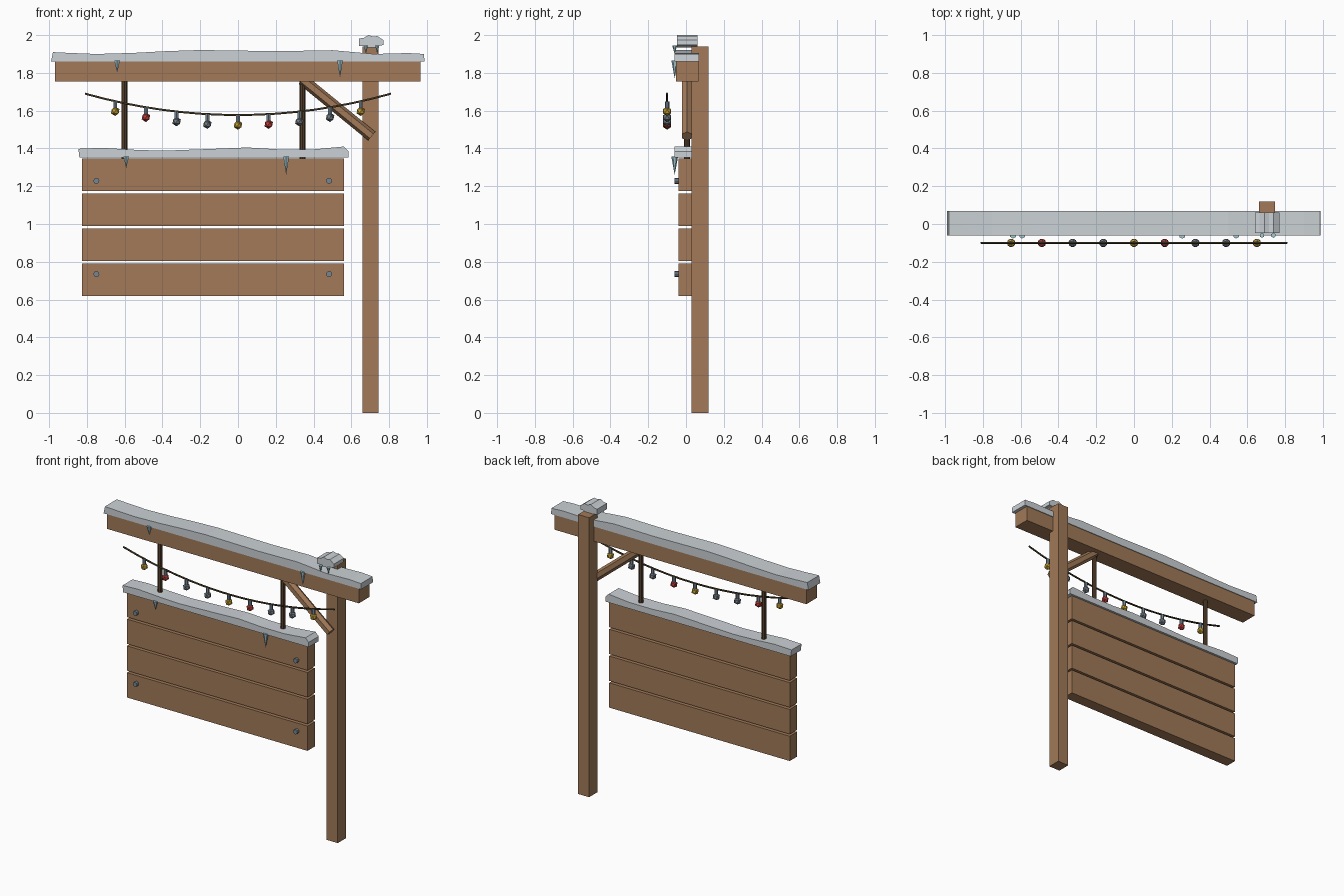
import bpy, bmesh, math
from mathutils import Vector

cube = bpy.data.objects.get("Cube")
if cube:
    bpy.data.objects.remove(cube, do_unlink=True)


def material(name, color):
    m = bpy.data.materials.new(name)
    m.use_nodes = True
    m.diffuse_color = (*color, 1)
    m.node_tree.nodes["Principled BSDF"].inputs["Base Color"].default_value = (*color, 1)
    return m


wood = material("wood", (0.36, 0.195, 0.098))
dark_wood = material("dark wood", (0.09, 0.05, 0.025))
snow = material("snow", (0.6, 0.64, 0.67))
ice = material("ice", (0.37, 0.58, 0.65))
steel = material("steel", (0.18, 0.24, 0.29))
wire = material("wire", (0.05, 0.035, 0.015))
yellow = material("yellow glass", (0.55, 0.34, 0.03))
red = material("red glass", (0.5, 0.045, 0.04))
grey = material("grey glass", (0.17, 0.2, 0.23))


def finish(name, bm, mat):
    bmesh.ops.recalc_face_normals(bm, faces=bm.faces)
    mesh = bpy.data.meshes.new(name)
    bm.to_mesh(mesh)
    bm.free()
    mesh.materials.append(mat)
    ob = bpy.data.objects.new(name, mesh)
    bpy.context.collection.objects.link(ob)
    return ob


def prism(name, outline, y0, y1, mat):
    """Extrude an x-z outline from y0 to y1."""
    bm = bmesh.new()
    face = bm.faces.new([bm.verts.new((x, y0, z)) for x, z in outline])
    moved = bmesh.ops.extrude_face_region(bm, geom=[face])["geom"]
    verts = [v for v in moved if isinstance(v, bmesh.types.BMVert)]
    bmesh.ops.translate(bm, verts=verts, vec=(0, y1 - y0, 0))
    return finish(name, bm, mat)


def box(name, x0, x1, y0, y1, z0, z1, mat):
    return prism(name, [(x0, z0), (x1, z0), (x1, z1), (x0, z1)], y0, y1, mat)


def rod(name, start, end, r1, r2, sides, mat, turn=0):
    """Cylinder or cone between two points."""
    a, b = Vector(start), Vector(end)
    bm = bmesh.new()
    bmesh.ops.create_cone(bm, cap_ends=True, segments=sides, radius1=r1, radius2=r2,
                          depth=(b - a).length)
    ob = finish(name, bm, mat)
    ob.rotation_mode = "QUATERNION"
    spin = Vector((0, 0, 1)).rotation_difference(b - a)
    ob.rotation_quaternion = spin @ Vector((0, 0, 1)).rotation_difference((0, 0, 1))
    ob.location = (a + b) / 2
    if turn:
        for v in ob.data.vertices:
            c, s = math.cos(turn), math.sin(turn)
            v.co = (v.co.x * c - v.co.y * s, v.co.x * s + v.co.y * c, v.co.z)
    return ob


# Post, crossbeam and diagonal brace
box("post", 0.66, 0.745, 0.03, 0.12, 0, 1.94, wood)
box("crossbeam", -0.97, 0.965, -0.053, 0.065, 1.755, 1.862, wood)
rod("brace", (0.34, 0.005, 1.765), (0.708, 0.005, 1.465), 0.03, 0.03, 6, wood, math.pi / 2)

# Sign planks
for i in range(4):
    z = 0.618 + i * 0.186
    box("plank", -0.825, 0.562, -0.04, 0.04, z, z + 0.172, wood)

# Hanging rods
for x in (-0.602, 0.342):
    rod("hanging_rod", (x, 0.005, 1.345), (x, 0.005, 1.77), 0.016, 0.016, 8, dark_wood)

# Bolts
for x in (-0.75, 0.482):
    for z in (0.735, 1.228):
        rod("bolt", (x, -0.038, z), (x, -0.06, z), 0.016, 0.016, 8, steel)

# Snow layers
prism("beam_snow", [(-0.99, 1.86), (0.987, 1.86), (0.985, 1.9), (0.9, 1.905), (0.72, 1.9),
                    (0.6, 1.911), (0.5, 1.92), (0.4, 1.918), (0.2, 1.915), (-0.2, 1.921),
                    (-0.38, 1.915), (-0.55, 1.906), (-0.75, 1.9), (-0.9, 1.906),
                    (-0.98, 1.91)], -0.06, 0.07, snow)
prism("sign_snow", [(-0.84, 1.352), (0.585, 1.352), (0.585, 1.385), (0.56, 1.41),
                    (0.4, 1.395), (0.22, 1.395), (0.05, 1.405), (-0.15, 1.397),
                    (-0.4, 1.388), (-0.55, 1.393), (-0.72, 1.403), (-0.845, 1.398)],
      -0.06, 0.05, snow)
prism("post_snow", [(0.64, 1.942), (0.665, 1.942), (0.685, 1.935), (0.73, 1.935),
                    (0.745, 1.945), (0.77, 1.947), (0.77, 1.973), (0.738, 1.995),
                    (0.715, 1.992), (0.69, 2.0), (0.665, 1.985), (0.64, 1.982)],
      -0.047, 0.06, snow)

# Icicles: x, top, tip, radius
for x, top, tip, r in ((-0.64, 1.865, 1.8, 0.017), (0.54, 1.865, 1.77, 0.017),
                       (-0.592, 1.358, 1.295, 0.017), (0.255, 1.358, 1.26, 0.018),
                       (0.677, 1.945, 1.9, 0.013), (0.737, 1.945, 1.9, 0.013)):
    rod("icicle", (x, -0.06, tip), (x, -0.06, top), 0, r, 6, ice)


# Light string
def sag(x):
    return 1.577 + 0.113 * (x / 0.81) ** 2


curve = bpy.data.curves.new("light_wire", "CURVE")
curve.dimensions = "3D"
curve.bevel_depth = 0.006
curve.bevel_resolution = 1
curve.use_fill_caps = True
line = curve.splines.new("POLY")
line.points.add(16)
for i, p in enumerate(line.points):
    x = -0.81 + i * 1.62 / 16
    p.co = (x, -0.1, sag(x), 1)
curve.materials.append(wire)
bpy.context.collection.objects.link(bpy.data.objects.new("light_wire", curve))

# Bulbs with sockets
colors = (yellow, red, grey, grey)
for i in range(9):
    x = (i - 4) * 0.1625
    z = sag(x)
    rod("bulb_socket", (x, -0.1, z - 0.042), (x, -0.1, z), 0.012, 0.012, 6, steel)
    bm = bmesh.new()
    bmesh.ops.create_icosphere(bm, subdivisions=1, radius=0.025)
    bulb = finish("bulb", bm, colors[i % 4])
    bulb.location = (x, -0.1, z - 0.053)
